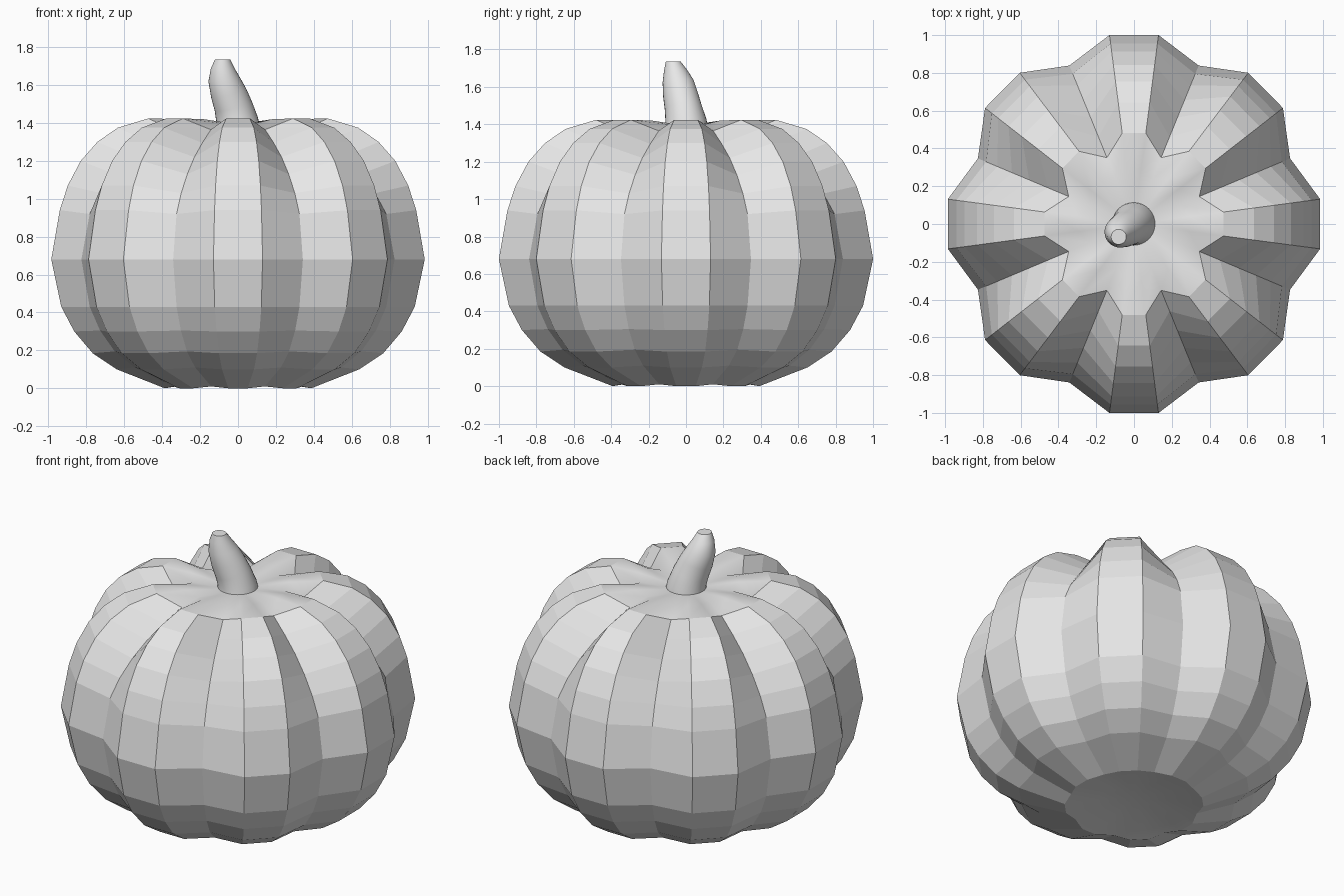
import bpy, bmesh, math
from mathutils import Vector

if "Cube" in bpy.data.objects:
    bpy.data.objects.remove(bpy.data.objects["Cube"])

LOBES = 8


def material(name, rgb):
    m = bpy.data.materials.new(name)
    m.diffuse_color = (*rgb, 1)
    m.use_nodes = True
    m.node_tree.nodes["Principled BSDF"].inputs["Base Color"].default_value = m.diffuse_color
    return m


def loft(name, rings, bottom, top, mat, smooth_rule):
    """Skin a list of vertex rings and close both ends with fans."""
    bm = bmesh.new()
    vs = [[bm.verts.new(p) for p in ring] for ring in rings]
    n = len(vs[0])
    for a, b in zip(vs, vs[1:]):
        for i in range(n):
            j = (i + 1) % n
            bm.faces.new((a[i], a[j], b[j], b[i]))
    lo, hi = bm.verts.new(bottom), bm.verts.new(top)
    for i in range(n):
        j = (i + 1) % n
        bm.faces.new((lo, vs[0][j], vs[0][i]))
        bm.faces.new((hi, vs[-1][i], vs[-1][j]))
    bmesh.ops.recalc_face_normals(bm, faces=bm.faces)
    for f in bm.faces:
        f.smooth = smooth_rule(f)
    me = bpy.data.meshes.new(name)
    bm.to_mesh(me)
    bm.free()
    me.materials.append(mat)
    ob = bpy.data.objects.new(name, me)
    bpy.context.collection.objects.link(ob)
    return ob


grey = material("light grey", (0.8, 0.8, 0.8))

# Pumpkin body: (ridge radius, ridge z, groove radius, groove z) per ring
profile = [
    (0.20, 0.035, 0.20, 0.035),
    (0.395, 0.0, 0.375, 0.01),
    (0.655, 0.10, 0.60, 0.11),
    (0.785, 0.185, 0.715, 0.195),
    (0.885, 0.30, 0.80, 0.305),
    (0.955, 0.43, 0.86, 0.43),
    (1.009, 0.68, 0.908, 0.68),
    (0.963, 0.94, 0.86, 0.92),
    (0.92, 1.07, 0.795, 1.03),
    (0.85, 1.20, 0.71, 1.13),
    (0.76, 1.30, 0.61, 1.22),
    (0.65, 1.375, 0.50, 1.295),
    (0.485, 1.424, 0.38, 1.365),
    (0.30, 1.42, 0.26, 1.40),
    (0.13, 1.40, 0.13, 1.40),
]
rings = []
for rr, rz, gr, gz in profile:
    ring = []
    for k in range(LOBES):
        for off, r, z in ((-7.5, rr, rz), (7.5, rr, rz), (22.5, gr, gz)):
            a = math.radians(k * 360 / LOBES + off)
            ring.append((0.985 * r * math.cos(a), r * math.sin(a), z))
    rings.append(ring)


def in_dimple(f):
    c = f.calc_center_median()
    return math.hypot(c.x, c.y) < 0.42 and (c.z > 1.38 or c.z < 0.05)


loft("pumpkin_body", rings, (0, 0, 0.045), (0, 0, 1.395), grey, in_dimple)

# Curved, tapering stem: (x, y, z, radius, lean)
path = [
    (0.0, 0.0, 1.37, 0.118, 0.0),
    (-0.005, 0.0, 1.42, 0.11, 0.1),
    (-0.025, -0.015, 1.49, 0.098, 0.3),
    (-0.05, -0.03, 1.56, 0.092, 0.3),
    (-0.073, -0.042, 1.63, 0.083, 0.15),
    (-0.081, -0.055, 1.69, 0.062, 0.0),
    (-0.081, -0.068, 1.735, 0.04, 0.0),
]
stem_rings = []
for x, y, z, r, lean in path:
    ring = []
    for i in range(32):
        a = 2 * math.pi * i / 32
        dx, dy = r * math.cos(a), r * math.sin(a)
        ring.append((x + dx, y + dy, z + lean * (dx * 0.86 + dy * 0.5)))
    stem_rings.append(ring)
stem = loft("stem", stem_rings, (0, 0, 1.37), (-0.081, -0.068, 1.735), grey, lambda f: True)
bpy.context.view_layer.objects.active = stem
stem.select_set(True)
bpy.ops.object.shade_smooth_by_angle(angle=math.radians(40))
